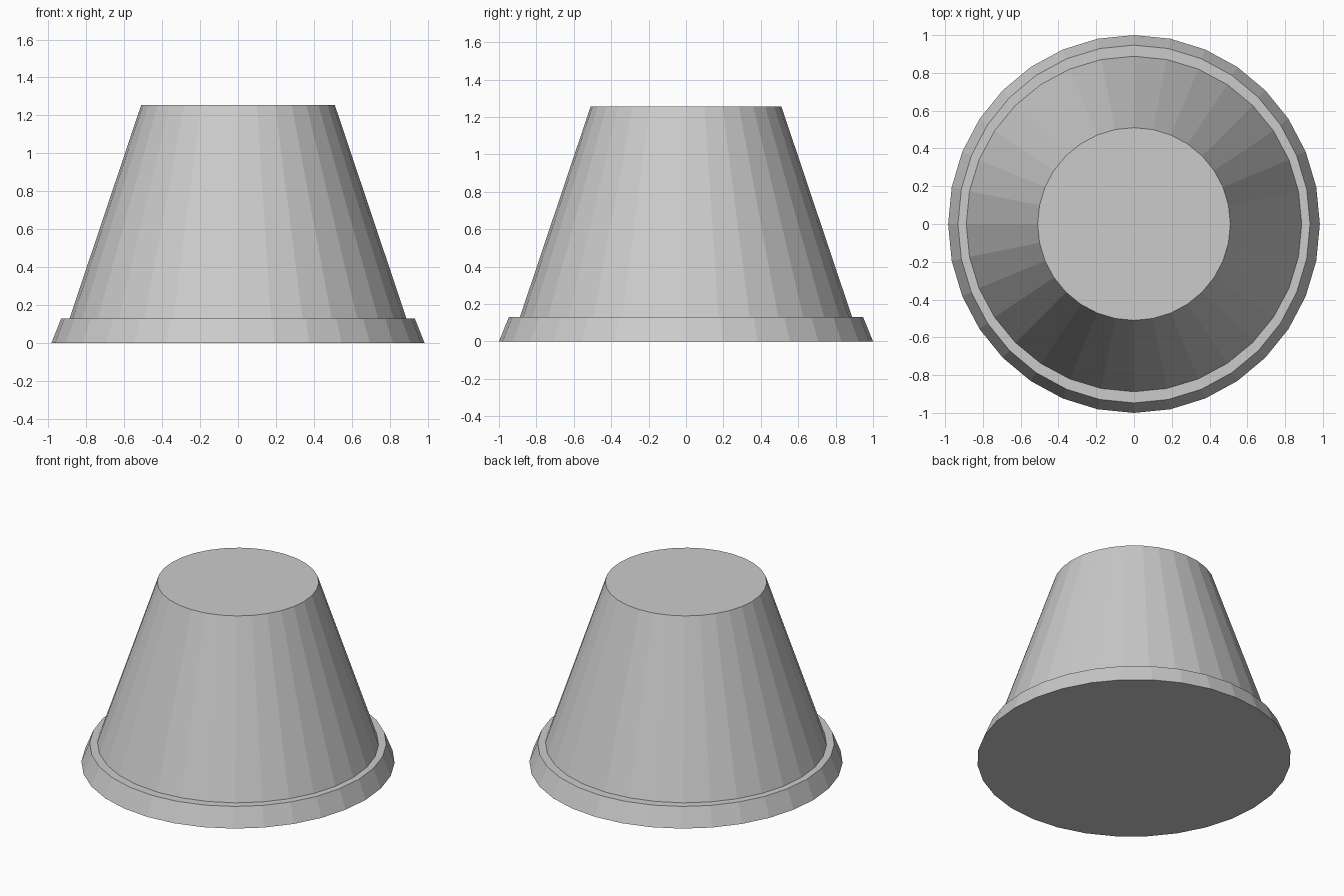
import bpy, bmesh
from math import cos, sin, pi

if "Cube" in bpy.data.objects:
    bpy.data.objects.remove(bpy.data.objects["Cube"])

SIDES = 32


def stacked_rings(name, rings):
    """Closed flat-shaded shell through elliptical rings (rx, ry, z), bottom to top."""
    bm = bmesh.new()
    loops = [[bm.verts.new((rx * cos(2 * pi * i / SIDES), ry * sin(2 * pi * i / SIDES), z))
              for i in range(SIDES)] for rx, ry, z in rings]
    for low, high in zip(loops, loops[1:]):
        for i in range(SIDES):
            j = (i + 1) % SIDES
            bm.faces.new((low[i], low[j], high[j], high[i]))
    bm.faces.new(loops[0][::-1])
    bm.faces.new(loops[-1])
    mesh = bpy.data.meshes.new(name)
    bm.to_mesh(mesh)
    bm.free()
    obj = bpy.data.objects.new(name, mesh)
    bpy.context.collection.objects.link(obj)
    return obj


# Upturned tapered pot: slightly oval flared rim, narrow ledge, round tapered body
stacked_rings("upturned_pot", [
    (0.984, 1.0, 0.0),
    (0.932, 0.947, 0.13),
    (0.888, 0.888, 0.13),
    (0.51, 0.51, 1.256),
])
